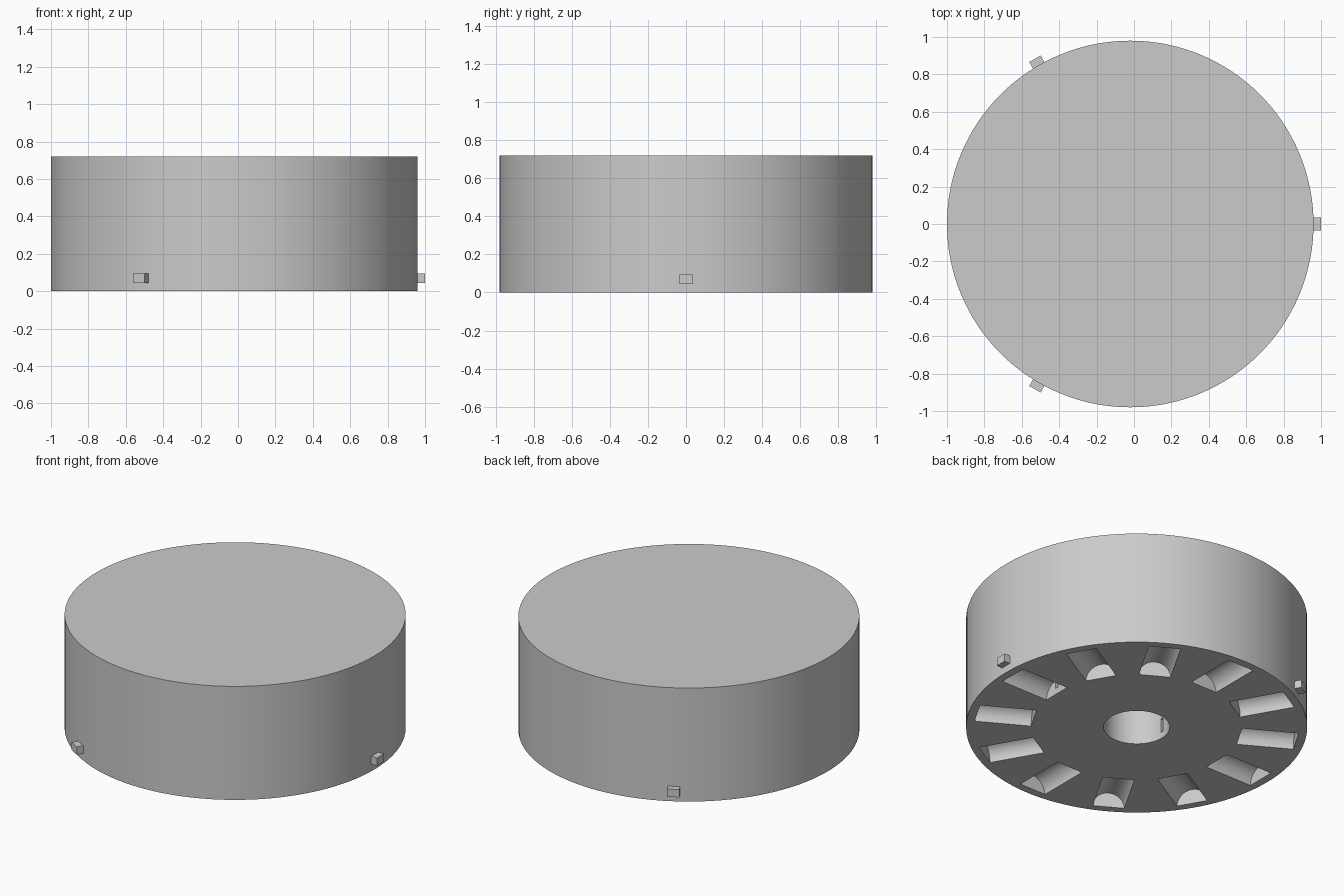
import bpy, bmesh, math
from mathutils import Matrix, Vector

if "Cube" in bpy.data.objects:
    bpy.data.objects.remove(bpy.data.objects["Cube"], do_unlink=True)

CENTRE = Vector((-0.02, 0, 0))
RADIUS, HEIGHT = 0.98, 0.72

grey = bpy.data.materials.new("plain grey")
grey.use_nodes = True
grey.diffuse_color = (0.6, 0.6, 0.6, 1)
grey.node_tree.nodes["Principled BSDF"].inputs["Base Color"].default_value = (0.6, 0.6, 0.6, 1)


def spin(degrees):
    return Matrix.Rotation(math.radians(degrees), 4, "Z")


def add_cylinder(bm, radius, length, matrix, sides):
    bmesh.ops.create_cone(bm, cap_ends=True, segments=sides, radius1=radius,
                          radius2=radius, depth=length, matrix=matrix)


def add_box(bm, size, matrix):
    bmesh.ops.create_cube(bm, size=1, matrix=matrix @ Matrix.Diagonal((*size, 1)))


def make_object(name, bm):
    mesh = bpy.data.meshes.new(name)
    bm.to_mesh(mesh)
    bm.free()
    mesh.materials.append(grey)
    obj = bpy.data.objects.new(name, mesh)
    obj.location = CENTRE
    bpy.context.collection.objects.link(obj)
    return obj


# Solid drum
bm = bmesh.new()
add_cylinder(bm, RADIUS, HEIGHT, Matrix.Translation((0, 0, HEIGHT / 2)), 128)
drum = make_object("drum", bm)

# Cutter: central hole and twelve radial half-round pockets in the underside
bm = bmesh.new()
add_cylinder(bm, 0.19, 1.0, Matrix.Identity(4), 64)
inner, outer = 0.60, 0.93
for i in range(12):
    lie_down = Matrix.Rotation(math.pi / 2, 4, "Y")
    place = spin(30 * i) @ Matrix.Translation(((inner + outer) / 2, 0, 0))
    add_cylinder(bm, 0.092, outer - inner, place @ lie_down, 32)
pockets = make_object("pocket_cutter", bm)

# Cutter: narrow channel joining the hole to two opposite pockets
bm = bmesh.new()
add_box(bm, (2 * outer - 0.02, 0.02, 0.09), Matrix.Translation((0, 0, 0.085)))
channel = make_object("channel_cutter", bm)

# Cut the drum and bake the result
for cutter in (pockets, channel):
    cutter.hide_render = True
    mod = drum.modifiers.new(cutter.name, "BOOLEAN")
    mod.operation = "DIFFERENCE"
    mod.solver = "EXACT"
    mod.object = cutter
bpy.context.view_layer.update()
cut_drum = drum.evaluated_get(bpy.context.evaluated_depsgraph_get())
baked = bpy.data.meshes.new_from_object(cut_drum)
drum.modifiers.clear()
drum.data = baked
for cutter in (pockets, channel):
    bpy.data.objects.remove(cutter, do_unlink=True)

# Three small locating lugs low on the wall
for name, angle in (("left_lug", 0), ("back_right_lug", 120), ("front_right_lug", 240)):
    bm = bmesh.new()
    add_box(bm, (0.06, 0.07, 0.05), spin(angle) @ Matrix.Translation((0.99, 0, 0.07)))
    make_object(name, bm)

# Smooth the round walls, keep edges sharp
bpy.ops.object.select_all(action="DESELECT")
drum.select_set(True)
bpy.context.view_layer.objects.active = drum
bpy.ops.object.shade_smooth_by_angle(angle=math.radians(30))
